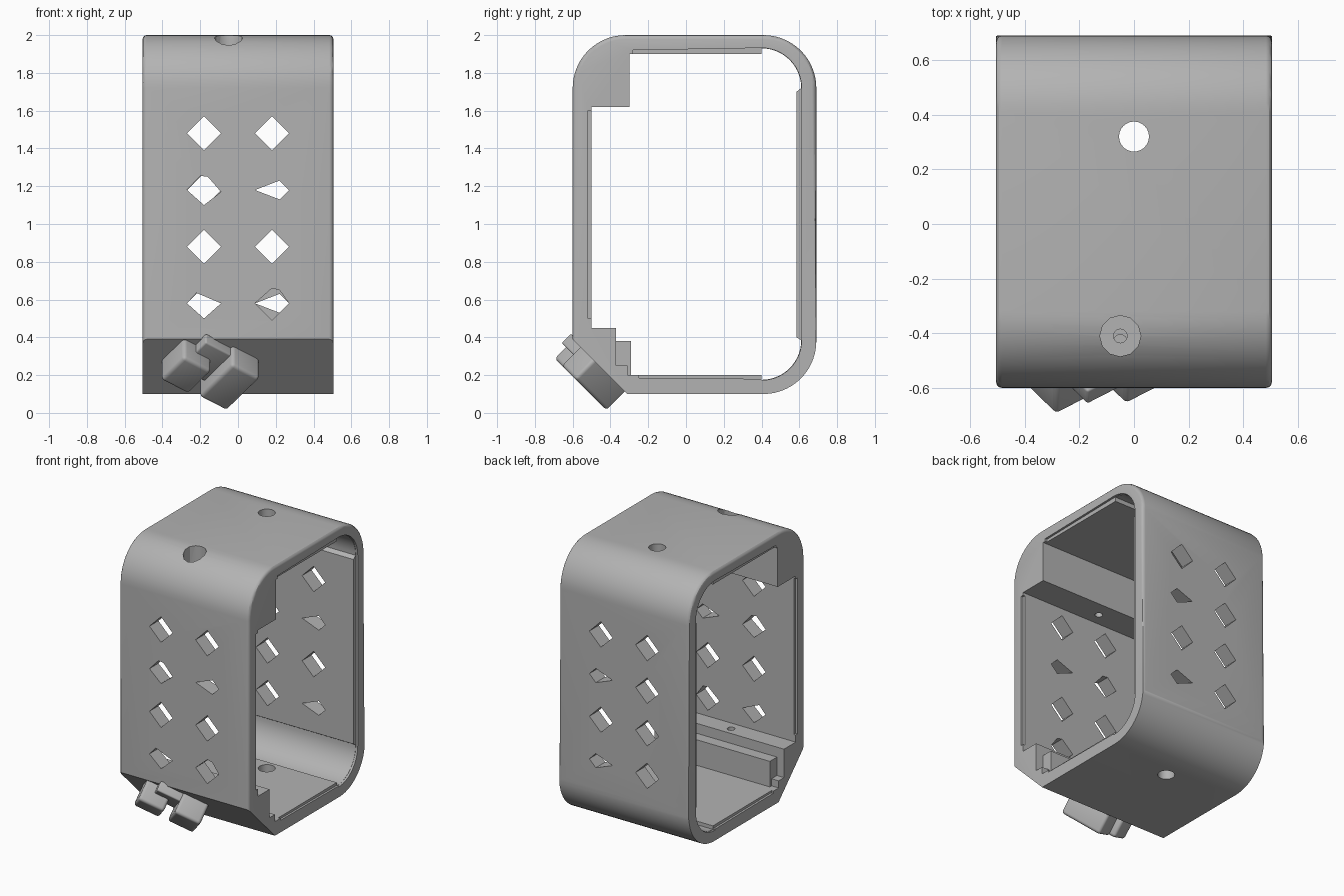
import bpy, bmesh
from math import sin, cos, pi, radians
from mathutils import Vector, Matrix

if "Cube" in bpy.data.objects:
    bpy.data.objects.remove(bpy.data.objects["Cube"])

HALF = 0.505
grey = bpy.data.materials.new("matte_grey")
GREY = (0.45, 0.45, 0.45, 1)
grey.use_nodes = True
grey.diffuse_color = GREY
grey.node_tree.nodes["Principled BSDF"].inputs["Base Color"].default_value = GREY


def new_object(name, bm):
    bmesh.ops.recalc_face_normals(bm, faces=bm.faces)
    mesh = bpy.data.meshes.new(name)
    bm.to_mesh(mesh)
    bm.free()
    mesh.materials.append(grey)
    ob = bpy.data.objects.new(name, mesh)
    bpy.context.collection.objects.link(ob)
    return ob


def arc(cy, cz, r, start, end, n=14):
    steps = [radians(start + (end - start) * i / n) for i in range(n + 1)]
    return [(cy + r * cos(a), cz + r * sin(a)) for a in steps]


def prism(name, points, direction):
    """Extrude a polygon of 3D points along a vector."""
    bm = bmesh.new()
    face = bm.faces.new([bm.verts.new(p) for p in points])
    out = bmesh.ops.extrude_face_region(bm, geom=[face])
    bmesh.ops.translate(bm, verts=[g for g in out["geom"] if isinstance(g, bmesh.types.BMVert)], vec=direction)
    return new_object(name, bm)


def box(name, size, matrix, bevel=0):
    bm = bmesh.new()
    bmesh.ops.create_cube(bm, size=1, matrix=Matrix.Diagonal((*size, 1)))
    if bevel:
        bmesh.ops.bevel(bm, geom=bm.edges[:], offset=bevel, segments=4, profile=0.5, affect='EDGES')
    bmesh.ops.transform(bm, matrix=matrix, verts=bm.verts)
    return new_object(name, bm)


def drill(x, y, r, low, high, sides=24):
    pts = [(x + r * cos(2 * pi * i / sides), y + r * sin(2 * pi * i / sides), low) for i in range(sides)]
    return prism("drill_cutter", pts, (0, 0, high - low))


def cut(target, cutters):
    for c in cutters:
        c.hide_render = True
        mod = target.modifiers.new("cut", 'BOOLEAN')
        mod.operation, mod.solver, mod.object = 'DIFFERENCE', 'EXACT', c
    graph = bpy.context.evaluated_depsgraph_get()
    mesh = bpy.data.meshes.new_from_object(target.evaluated_get(graph))
    target.modifiers.clear()
    target.data = mesh
    for c in cutters:
        bpy.data.objects.remove(c)


# Rounded shell: outer outline with a front chamfer, inner outline with steps
outer = ([(-0.6, 0.39), (-0.31, 0.1)] + arc(0.41, 0.38, 0.28, -90, 0)
         + arc(0.41, 1.72, 0.28, 0, 90) + arc(-0.32, 1.72, 0.28, 90, 180))
inner = ([(-0.5, 0.45), (-0.37, 0.45), (-0.37, 0.25), (-0.31, 0.25), (-0.31, 0.2), (0.4, 0.2)]
         + arc(0.4, 0.385, 0.21, -90, 0) + [(0.585, 0.4), (0.585, 1.7)]
         + arc(0.4, 1.72, 0.21, 0, 90)
         + [(0.4, 1.9), (-0.3, 1.9), (-0.3, 1.62), (-0.5, 1.62)])
frame = prism("shell_frame", [(-HALF, y, z) for y, z in outer], (2 * HALF, 0, 0))

# Soften the outer side edges above the base
bm = bmesh.new()
bm.from_mesh(frame.data)
rim = [e for e in bm.edges
       if abs(e.verts[0].co.x - e.verts[1].co.x) < 0.001 and min(v.co.z for v in e.verts) > 0.375]
bmesh.ops.bevel(bm, geom=rim, offset=0.022, segments=3, profile=0.5, affect='EDGES')
bmesh.ops.recalc_face_normals(bm, faces=bm.faces)
bm.to_mesh(frame.data)
bm.free()
cut(frame, [prism("opening_cutter", [(-1, y, z) for y, z in inner], (2, 0, 0))])

# Stepped recess inside each rim
recess = []
for side in (-1, 1):
    x = 0.49 if side > 0 else -0.59
    pts = [(-0.52, 0.5), (-0.52, 1.6), (-0.4, 1.6), (-0.4, 0.5)]
    recess.append(prism("recess_cutter", [(x, y, z) for y, z in pts], (0.1, 0, 0)))
    back = ([(-0.25, 0.185), (0.4, 0.18)] + arc(0.4, 0.385, 0.212, -90, 0)
            + arc(0.4, 1.72, 0.212, 0, 90) + [(-0.28, 1.92)])
    recess.append(prism("recess_cutter", [(x, y, z) for y, z in back], (0.1, 0, 0)))

# Diamond windows: full, clipped and kite outlines
full = [(-0.09, 0), (0, 0.09), (0.09, 0), (0, -0.09)]
kite = [(-0.09, 0), (0.04, 0.05), (0.09, 0), (0.04, -0.05)]
clipped = [(-0.09, 0), (-0.02, 0.075), (0.02, 0.07), (0.09, -0.01), (0, -0.08)]
slant = [(-0.09, 0), (-0.04, 0.055), (0.09, 0), (0, -0.08)]
rounded = [(-0.09, 0), (0, 0.08), (0.04, 0.07), (0.09, 0), (0, -0.09)]
special = {(-1, 1, 1): kite, (1, 1, 1): kite, (1, 1, 3): kite,
           (-1, -1, 1): clipped, (-1, -1, 3): slant, (-1, 1, 3): rounded}
windows = []
for wall, y in ((-1, -0.7), (1, 0.5)):
    for side in (-1, 1):
        for row in range(4):
            shape = special.get((wall, side, row), full)
            pts = [(side * 0.18 + px, y, 1.48 - 0.3 * row + pz) for px, pz in shape]
            windows.append(prism("window_cutter", pts, (0, 0.25, 0)))

# Screw holes in the corner blocks and cable holes in roof and floor
holes = [drill(-0.05, -0.41, 0.075, 1.85, 2.1, 12), drill(-0.05, -0.41, 0.025, 1.5, 1.9),
         drill(0, 0.32, 0.055, 1.8, 2.1), drill(0, 0.32, 0.055, 0, 0.3),
         drill(-0.05, -0.43, 0.025, 0.32, 0.5)]
cut(frame, recess + windows + holes)

# Lower inner step, set in from both sides
step = box("inner_step", (0.9, 0.1, 0.2), Matrix.Translation((0, -0.34, 0.28)))

# Pair of slanted mounting lugs on the chamfer, with a bridge between them
normal = Vector((0, -1, -1)).normalized()
down = Vector((0, 1, -1)).normalized()


def on_chamfer(x, slide, height, turn):
    """Matrix whose local z points out of the chamfer."""
    origin = Vector((x, -0.455, 0.245)) + down * slide + normal * height
    axis_x = Vector((1, 0, 0))
    base = Matrix((axis_x, normal.cross(axis_x), normal)).transposed().to_4x4()
    return Matrix.Translation(origin) @ base @ Matrix.Rotation(radians(turn), 4, 'Z')


turn = -54 if normal.cross(Vector((1, 0, 0))).z < 0 else 54
lugs = [box("upper_lug", (0.21, 0.18, 0.16), on_chamfer(-0.275, -0.07, 0.06, turn), 0.02),
        box("lower_lug", (0.30, 0.18, 0.16), on_chamfer(-0.045, 0.02, 0.06, turn), 0.02),
        box("lug_bridge", (0.24, 0.2, 0.07), on_chamfer(-0.16, -0.08, 0.02, turn), 0.01)]

# Smooth the curved areas, keep the corners crisp
for ob in [frame] + lugs:
    bpy.ops.object.select_all(action='DESELECT')
    ob.select_set(True)
    bpy.context.view_layer.objects.active = ob
    bpy.ops.object.shade_smooth_by_angle(angle=radians(30))
